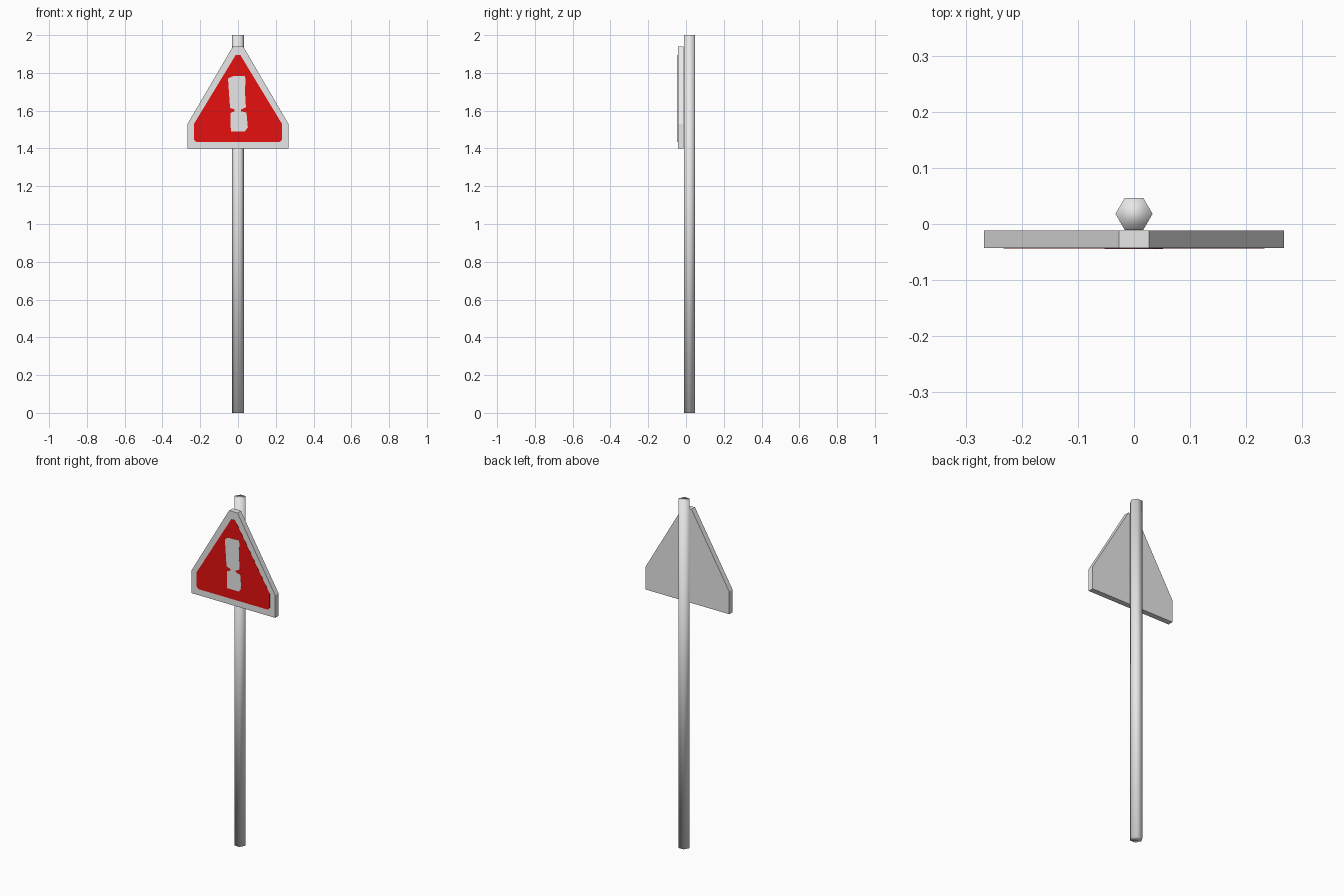
import bpy, bmesh, math

if "Cube" in bpy.data.objects:
    bpy.data.objects.remove(bpy.data.objects["Cube"])


def material(name, rgb):
    m = bpy.data.materials.new(name)
    m.diffuse_color = (*rgb, 1)
    m.use_nodes = True
    m.node_tree.nodes["Principled BSDF"].inputs["Base Color"].default_value = m.diffuse_color
    return m


grey = material("light_grey", (0.8, 0.8, 0.8))
red = material("sign_red", (0.8, 0.005, 0.005))


def mirrored(half):
    """Close a right-hand (x, z) half profile by mirroring it over x = 0."""
    return half + [(-x, z) for x, z in reversed(half)]


def plate(name, outline, y_front, y_back, mat):
    """Extrude an (x, z) outline along y."""
    bm = bmesh.new()
    face = bm.faces.new([bm.verts.new((x, y_front, z)) for x, z in outline])
    ext = bmesh.ops.extrude_face_region(bm, geom=[face])
    for v in ext["geom"]:
        if isinstance(v, bmesh.types.BMVert):
            v.co.y = y_back
    bmesh.ops.recalc_face_normals(bm, faces=bm.faces)
    me = bpy.data.meshes.new(name)
    bm.to_mesh(me)
    bm.free()
    me.materials.append(mat)
    ob = bpy.data.objects.new(name, me)
    bpy.context.collection.objects.link(ob)
    return ob


# Six-sided pole, smooth shaded, flat sides facing front and back
bpy.ops.mesh.primitive_cylinder_add(vertices=6, radius=0.033, depth=2,
                                    location=(0, 0.018, 1),
                                    rotation=(0, 0, math.radians(30)))
pole = bpy.context.object
pole.name = "pole"
pole.data.materials.append(grey)
bpy.ops.object.shade_smooth()

# Sign board with clipped corners
plate("sign_board", mirrored([(0.267, 1.40), (0.267, 1.53), (0.027, 1.94)]),
      -0.043, -0.012, grey)

# Red warning panel
plate("red_panel",
      mirrored([(0.222, 1.435), (0.233, 1.447), (0.233, 1.53), (0.012, 1.895)]),
      -0.0437, -0.0425, red)

# Hand-painted warning mark: bar and dot joined by a narrow waist
plate("warning_mark",
      [(-0.038, 1.49), (0.036, 1.49), (0.052, 1.512), (0.045, 1.59),
       (0.016, 1.597), (0.016, 1.606), (0.042, 1.617), (0.037, 1.70),
       (0.040, 1.77), (0.034, 1.785), (-0.030, 1.782), (-0.053, 1.77),
       (-0.042, 1.615), (-0.018, 1.606), (-0.018, 1.597), (-0.040, 1.588)],
      -0.0442, -0.0432, grey)
